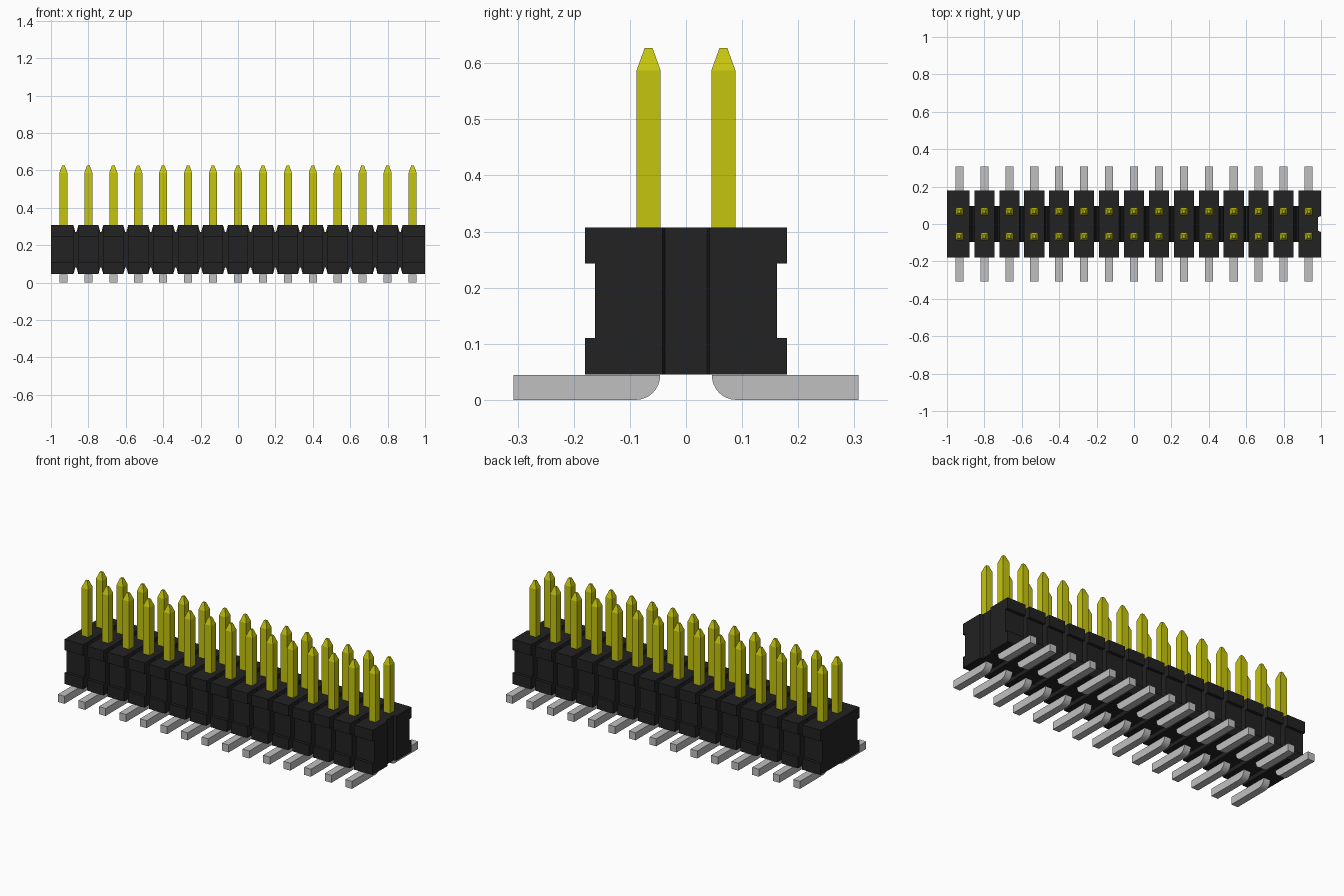
import bpy, bmesh, math

cube = bpy.data.objects.get("Cube")
if cube:
    bpy.data.objects.remove(cube, do_unlink=True)

COLS = 15
PITCH = 2 / COLS
X0 = -1 + PITCH / 2            # centre of the first column
Z0, Z1 = 0.045, 0.307          # underside and top of the housing
CORE_Y = 0.095                 # half depth of the continuous core
BLOCK = 0.0535                 # half width of a housing block
PIN_Y, PIN = PITCH / 2, 0.0215  # pin row offset and half thickness


def material(name, rgb, rough):
    m = bpy.data.materials.new(name)
    m.use_nodes = True
    m.diffuse_color = (*rgb, 1)
    bsdf = m.node_tree.nodes["Principled BSDF"]
    bsdf.inputs["Base Color"].default_value = (*rgb, 1)
    bsdf.inputs["Roughness"].default_value = rough
    return m


black = material("black plastic", (0.016, 0.016, 0.016), 0.6)
gold = material("yellow gold", (0.56, 0.56, 0.005), 0.4)
tin = material("tin grey", (0.53, 0.53, 0.53), 0.4)


def finish(name, bm, mat):
    bmesh.ops.recalc_face_normals(bm, faces=bm.faces)
    mesh = bpy.data.meshes.new(name)
    bm.to_mesh(mesh)
    bm.free()
    mesh.materials.append(mat)
    ob = bpy.data.objects.new(name, mesh)
    bpy.context.collection.objects.link(ob)
    return ob


def prism(name, pts, axis, lo, hi, mat):
    """Extrude a 2D outline along one axis (0=x, 1=y, 2=z)."""
    bm = bmesh.new()

    def place(p, d):
        co = list(p)
        co.insert(axis, d)
        return co

    face = bm.faces.new([bm.verts.new(place(p, lo)) for p in pts])
    ext = bmesh.ops.extrude_face_region(bm, geom=[face])
    for v in ext["geom"]:
        if isinstance(v, bmesh.types.BMVert):
            v.co[axis] = hi
    return finish(name, bm, mat)


def mirror(ob, x=False, y=False):
    mod = ob.modifiers.new("Mirror", "MIRROR")
    mod.use_axis = (x, y, False)
    mod.use_mirror_merge = False


def array(ob, count):
    mod = ob.modifiers.new("Columns", "ARRAY")
    mod.count = count
    mod.use_relative_offset = False
    mod.use_constant_offset = True
    mod.constant_offset_displace = (PITCH, 0, 0)


# Housing core: one long bar with V notches between the columns
CUT, DEEP, END = PITCH / 2 - BLOCK, 0.037, 0.985
top = [(-1, Z1)]
bottom = [(-1, Z0)]
for i in range(1, COLS):
    x = -1 + i * PITCH
    for dx, d in ((-CUT, 0), (-0.003, DEEP), (0.003, DEEP), (CUT, 0)):
        top.append((x + dx, Z1 - d))
        bottom.append((x + dx, Z0 + d))
top.append((END, Z1))
bottom.append((END, Z0))
prism("housing_core", top + bottom[::-1], 1, -CORE_Y, CORE_Y, black)

# Cheeks on both sides of the recess in the +x end
cheek = prism("end_recess_cheeks",
              [(END, 0.037), (1, 0.042), (1, CORE_Y), (END, CORE_Y)],
              2, Z0, Z1, black)
mirror(cheek, y=True)

# Side blocks with a horizontal groove along the outer face
OUT, IN = 0.18, 0.162
block = [(CORE_Y, Z0), (OUT, Z0), (OUT, 0.11), (IN, 0.11),
         (IN, 0.243), (OUT, 0.243), (OUT, Z1), (CORE_Y, Z1)]
side = prism("side_blocks", block, 0, X0 + PITCH - BLOCK, X0 + PITCH + BLOCK, black)
array(side, COLS - 2)
mirror(side, y=True)
ends = prism("corner_blocks", block, 0, -1, X0 + BLOCK, black)
mirror(ends, x=True, y=True)

# Contact pins: square posts with a tapered tip
bm = bmesh.new()
rings = []
for z, r in ((Z1 - 0.01, PIN), (0.587, PIN), (0.627, 0.007)):
    rings.append([bm.verts.new((X0 + sx * r, PIN_Y + sy * r, z))
                  for sx, sy in ((-1, -1), (1, -1), (1, 1), (-1, 1))])
for a, b in zip(rings, rings[1:]):
    for i in range(4):
        j = (i + 1) % 4
        bm.faces.new((a[i], a[j], b[j], b[i]))
bm.faces.new(rings[0][::-1])
bm.faces.new(rings[-1])
pins = finish("contact_pins", bm, gold)
array(pins, COLS)
mirror(pins, y=True)

# Solder feet: flat bars with a rounded inner heel
R, HEEL = 0.044, 0.046
foot = [(0.307, 0), (0.307, 0.044), (HEEL, 0.044)]
for k in range(1, 9):
    a = math.pi + k * math.pi / 16
    foot.append((HEEL + R + R * math.cos(a), R + R * math.sin(a)))
foot = [(y, min(z, Z0)) for y, z in foot]
feet = prism("solder_feet", foot, 0, X0 - PIN, X0 + PIN, tin)
array(feet, COLS)
mirror(feet, y=True)
